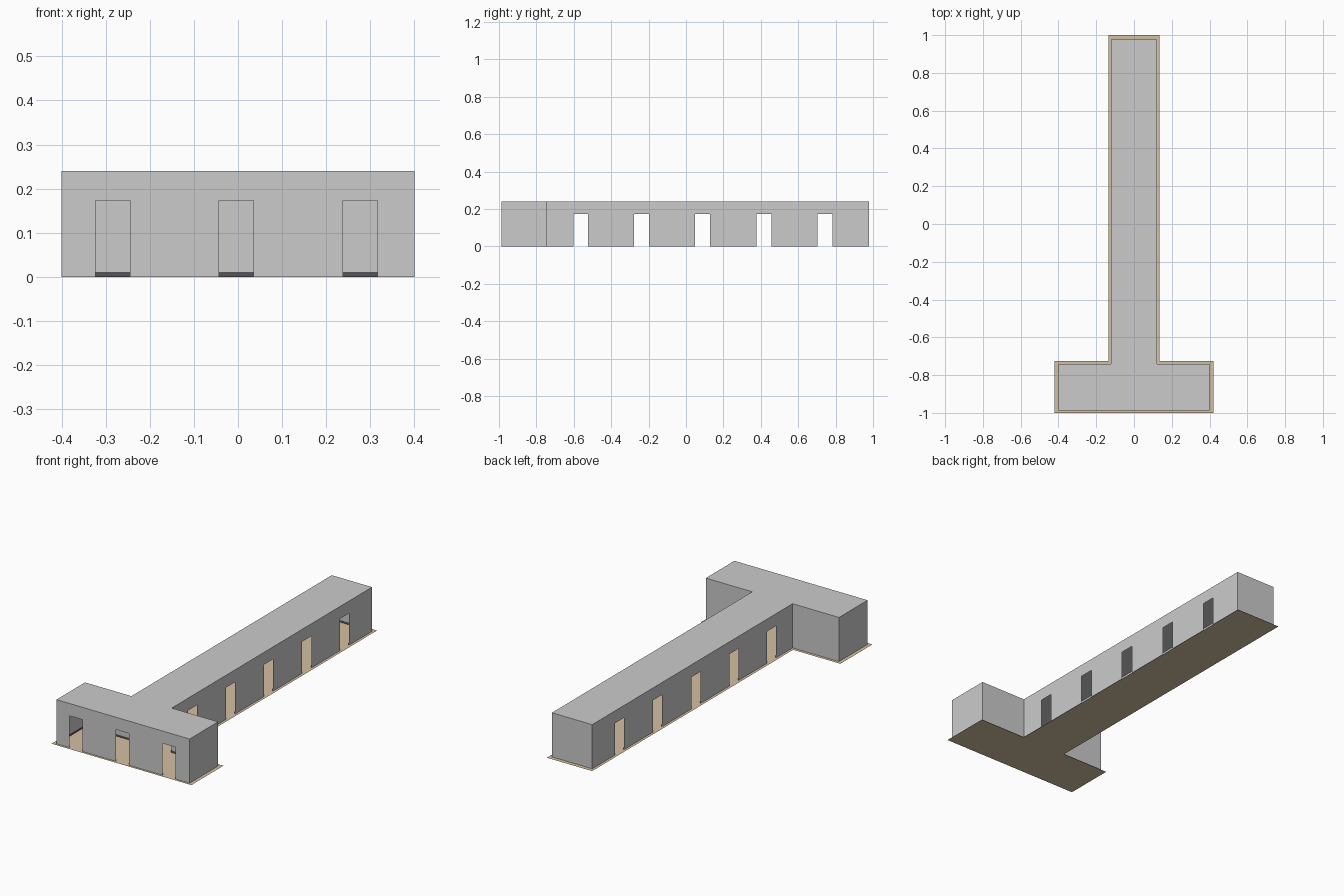
import bpy
from mathutils import Vector

if "Cube" in bpy.data.objects:
    bpy.data.objects.remove(bpy.data.objects["Cube"])

HEIGHT, DOOR_H, DOOR_W, SKIRT_H = 0.24, 0.173, 0.078, 0.011
FRONT_DOORS = [-0.284, -0.004, 0.277]
SIDE_DOORS = [-0.562, -0.238, 0.088, 0.417, 0.743]


def t_outline(bar, stem, front, inner, back):
    """T-shaped plan, counter-clockwise, starting at the front left corner."""
    return [Vector(p) for p in [(-bar, front), (bar, front), (bar, inner), (stem, inner),
                                (stem, back), (-stem, back), (-stem, inner), (-bar, inner)]]


def make(name, quads, color=None):
    verts = [p for q in quads for p in q]
    faces, i = [], 0
    for q in quads:
        faces.append(list(range(i, i + len(q))))
        i += len(q)
    me = bpy.data.meshes.new(name)
    me.from_pydata([tuple(v) for v in verts], [], faces)
    ob = bpy.data.objects.new(name, me)
    bpy.context.collection.objects.link(ob)
    if color:
        mat = bpy.data.materials.new(name + "_colour")
        mat.diffuse_color = color
        mat.use_nodes = True
        mat.node_tree.nodes["Principled BSDF"].inputs["Base Color"].default_value = mat.diffuse_color
        me.materials.append(mat)
    return ob


def wall(p, q, doors, axis, top, lintel=True):
    """Thin wall from p to q with door gaps centred at the given coordinates."""
    d = q - p
    cuts = sorted(((c + s * DOOR_W / 2) - p[axis]) / d[axis] for c in doors for s in (-1, 1))
    stops = [0.0] + cuts + [1.0]
    quads = []
    for i in range(len(stops) - 1):
        a, b = p + d * stops[i], p + d * stops[i + 1]
        low = DOOR_H if i % 2 else 0.0
        if i % 2 and not lintel:
            continue
        quads.append([(a.x, a.y, low), (b.x, b.y, low), (b.x, b.y, top), (a.x, a.y, top)])
    return quads


def ring(outline, top, lintel=True):
    quads = []
    for i, p in enumerate(outline):
        q = outline[(i + 1) % len(outline)]
        axis = 0 if abs(q.x - p.x) > abs(q.y - p.y) else 1
        doors = FRONT_DOORS if i == 0 else SIDE_DOORS if i in (3, 5) else []
        quads += wall(p, q, doors, axis, top, lintel)
    return quads


# Walls with doorways
plan = t_outline(0.4, 0.121, -0.987, -0.742, 0.978)
make("walls", ring(plan, HEIGHT))

# Flat roof
make("roof", [[(p.x, p.y, HEIGHT) for p in plan]])

# Floor sheet, slightly larger than the walls
floor_plan = t_outline(0.42, 0.136, -1.0, -0.725, 1.0)
make("floor", [[(p.x, p.y, 0) for p in floor_plan]], (0.66, 0.53, 0.36, 1))

# Dark skirting along the inside of the walls, broken at the doors
inside = t_outline(0.397, 0.118, -0.984, -0.745, 0.975)
make("skirting", ring(inside, SKIRT_H, False), (0.09, 0.09, 0.1, 1))
